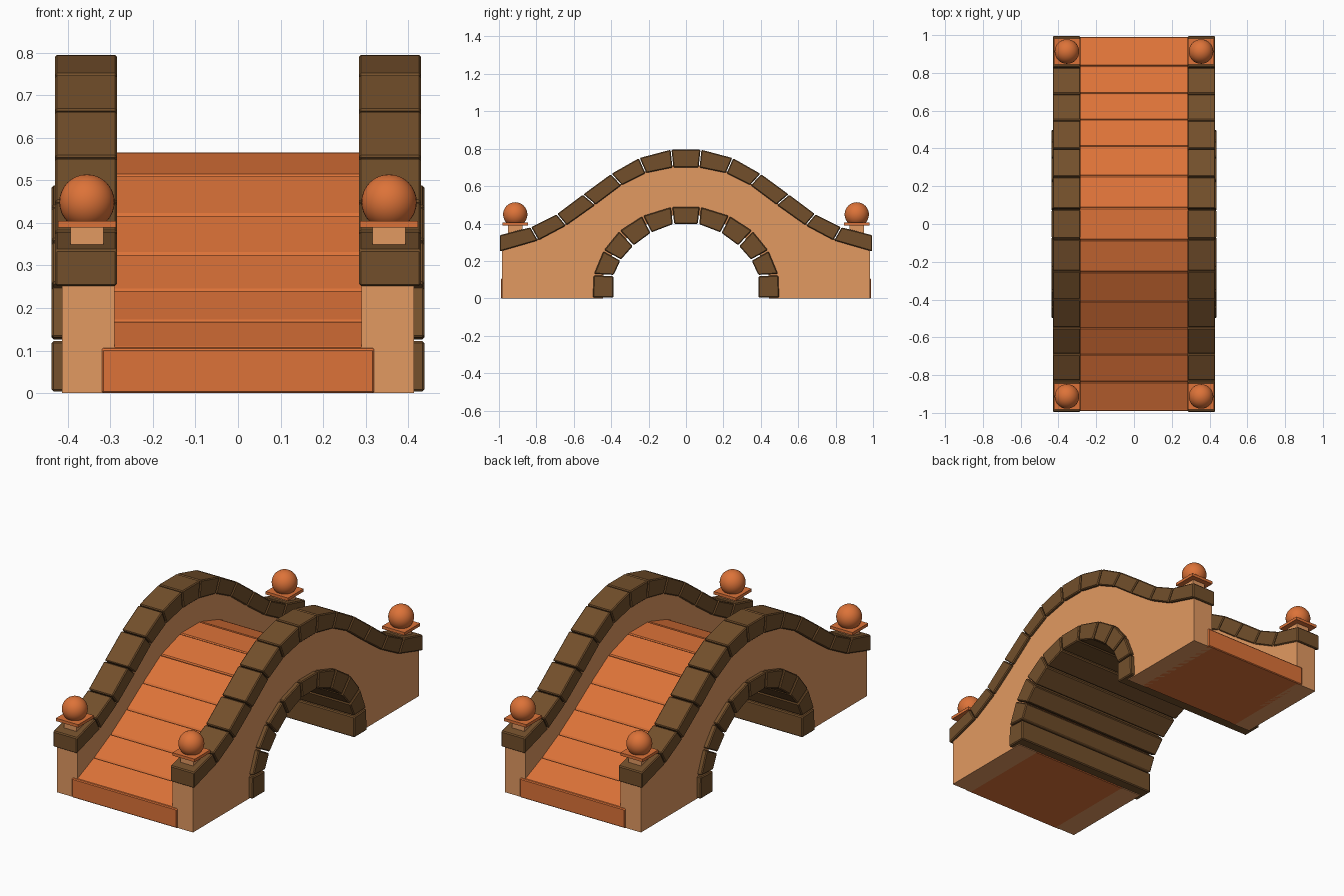
import bpy, bmesh
from mathutils import Vector

if "Cube" in bpy.data.objects:
    bpy.data.objects.remove(bpy.data.objects["Cube"])


def material(name, rgb):
    m = bpy.data.materials.new(name)
    m.diffuse_color = (*rgb, 1)
    m.use_nodes = True
    m.node_tree.nodes["Principled BSDF"].inputs["Base Color"].default_value = m.diffuse_color
    return m


STONE = material("brown_stone", (0.17, 0.078, 0.024))
PLASTER = material("tan_plaster", (0.76, 0.32, 0.12))
CLAY = material("orange_clay", (0.72, 0.17, 0.04))


def prisms(name, outlines, x0, x1, mat, bevel=0.0):
    """One object made of (y, z) outlines extruded from x0 to x1."""
    bm = bmesh.new()
    for pts in outlines:
        face = bm.faces.new([bm.verts.new((x0, y, z)) for y, z in pts])
        ext = bmesh.ops.extrude_face_region(bm, geom=[face], use_keep_orig=True)
        verts = [g for g in ext["geom"] if isinstance(g, bmesh.types.BMVert)]
        bmesh.ops.translate(bm, vec=(x1 - x0, 0, 0), verts=verts)
    bmesh.ops.recalc_face_normals(bm, faces=bm.faces)
    me = bpy.data.meshes.new(name)
    bm.to_mesh(me)
    bm.free()
    me.materials.append(mat)
    ob = bpy.data.objects.new(name, me)
    bpy.context.collection.objects.link(ob)
    if bevel:
        mod = ob.modifiers.new("Bevel", "BEVEL")
        mod.width, mod.segments = bevel, 1
        mod.limit_method, mod.angle_limit = "ANGLE", 0.6
    return ob


def mirrored(half):
    """Complete a centre-to-end half path into a -y to +y path."""
    return [(-y, z) for y, z in reversed(half)] + list(half)


def blocks(upper, lower, gap):
    """Separate four-sided blocks between two matching paths."""
    out = []
    for i in range(len(upper) - 1):
        a, b, c, d = (Vector(p) for p in (upper[i], upper[i + 1], lower[i + 1], lower[i]))
        u, v = (b - a).normalized() * gap / 2, (c - d).normalized() * gap / 2
        out.append([a + u, b - u, c - v, d + v])
    return out


# Shared curves, read from the centre outwards
cope_top = mirrored([(0.08, 0.795), (0.25, 0.75), (0.40, 0.665), (0.55, 0.555),
                     (0.69, 0.45), (0.83, 0.38), (0.998, 0.337)])
cope_low = mirrored([(0.07, 0.70), (0.215, 0.67), (0.345, 0.605), (0.485, 0.50),
                     (0.64, 0.39), (0.79, 0.31), (0.998, 0.25)])
deck_top = mirrored([(0.085, 0.565), (0.255, 0.513), (0.41, 0.42), (0.55, 0.328),
                     (0.69, 0.243), (0.835, 0.17), (0.985, 0.107)])
deck_low = [(y, z - 0.05) for y, z in deck_top]
arch_out = mirrored([(0.077, 0.488), (0.232, 0.44), (0.355, 0.36), (0.44, 0.255),
                     (0.493, 0.127), (0.498, 0)])
arch_in = mirrored([(0.067, 0.398), (0.187, 0.352), (0.282, 0.282), (0.35, 0.205),
                    (0.388, 0.122), (0.388, 0)])
arch_mid = [((a[0] + b[0]) / 2, (a[1] + b[1]) / 2) for a, b in zip(arch_out, arch_in)]

# Barrel arch of full-width stones
prisms("arch_stones", blocks(arch_out, arch_in, 0.008), -0.438, 0.438, STONE, 0.005)

# Stepped walkway slabs and the solid fill under them
prisms("walkway_slabs", blocks(deck_top, deck_low, 0.003), -0.3, 0.3, CLAY, 0.005)
fill_top = [(y, z - 0.012) for y, z in deck_top[1:-1]]
fill = [(-0.99, 0), (-0.99, 0.104)] + fill_top + [(0.99, 0.104), (0.99, 0)]
prisms("walkway_fill", [fill + arch_mid[::-1]], -0.32, 0.32, CLAY, 0.004)

for side, s in (("left", -1), ("right", 1)):
    # Parapet wall with arch opening
    wall_top = [(y, z + 0.01) for y, z in cope_low[1:-1]]
    wall = [(-0.983, 0), (-0.983, 0.265)] + wall_top + [(0.983, 0.265), (0.983, 0)]
    prisms(side + "_wall", [wall + arch_mid[::-1]], s * 0.29, s * 0.414, PLASTER)

    # Coping stones along the wall top
    prisms(side + "_coping", blocks(cope_top, cope_low, 0.005),
           s * 0.284, s * 0.43, STONE, 0.005)

    # Pedestal, cap plate and ball at each end
    for end, e in (("front", -1), ("back", 1)):
        x, y = s * 0.355, e * 0.913
        for part, w, z0, z1, mat in (("pedestal", 0.039, 0.32, 0.392, PLASTER),
                                     ("cap_plate", 0.068, 0.389, 0.405, CLAY)):
            rect = [(y - w, z0), (y + w, z0), (y + w, z1), (y - w, z1)]
            prisms(f"{end}_{side}_{part}", [rect], x - w, x + w, mat)
        bpy.ops.mesh.primitive_uv_sphere_add(segments=32, ring_count=16, radius=0.065,
                                             location=(x, y, 0.449))
        ball = bpy.context.object
        ball.name = f"{end}_{side}_ball"
        ball.data.materials.append(CLAY)
        bpy.ops.object.shade_smooth()
